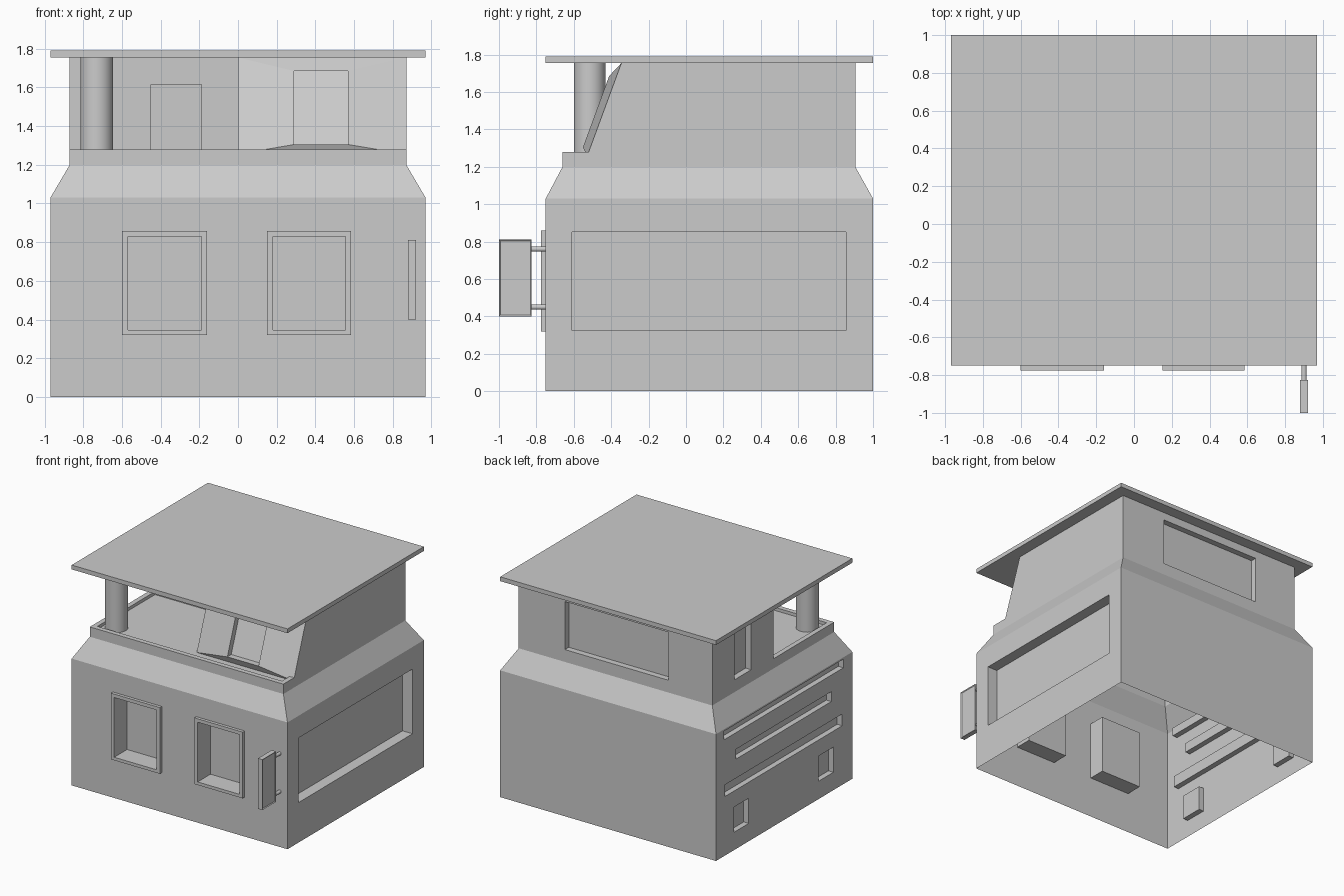
import bpy, bmesh
from mathutils import Vector as V

if "Cube" in bpy.data.objects:
    bpy.data.objects.remove(bpy.data.objects["Cube"])

X, YF, YB = 0.97, -0.75, 1.0          # lower storey footprint
UX, UF, UB = 0.87, -0.66, 0.905       # upper storey footprint
Z1, Z2, ZP, ZF, ZT, ZR = 1.03, 1.2, 1.28, 1.255, 1.755, 1.79


def finish(bm, name):
    bmesh.ops.remove_doubles(bm, verts=bm.verts, dist=1e-5)
    me = bpy.data.meshes.new(name)
    bm.to_mesh(me)
    bm.free()
    ob = bpy.data.objects.new(name, me)
    bpy.context.collection.objects.link(ob)
    return ob


def face(bm, pts, n):
    """Polygon whose normal is turned towards n."""
    f = bm.faces.new([bm.verts.new(p) for p in pts])
    f.normal_update()
    if f.normal.dot(V(n)) < 0:
        f.normal_flip()


def on_plane(axis, d):
    """Maps (u, z, offset) onto a vertical plane facing along axis."""
    s = 1 if axis[0] == '+' else -1
    if axis[1] == 'x':
        return lambda u, z, o=0: V((d + s * o, u, z))
    return lambda u, z, o=0: V((u, d + s * o, z))


def rim(bm, f, r, depth, inward=True):
    """Four side walls running back from a rectangle's edges."""
    u0, u1, z0, z1 = r
    c = [(u0, z0), (u1, z0), (u1, z1), (u0, z1)]
    mid = f((u0 + u1) / 2, (z0 + z1) / 2)
    for a, b in zip(c, c[1:] + c[:1]):
        out = (f(*a) + f(*b)) / 2 - mid
        face(bm, [f(*a), f(*b), f(*b, -depth), f(*a, -depth)], -out if inward else out)


def panel(bm, axis, d, bounds, recesses=(), back=True):
    """Flat wall with rectangular recesses (u0, u1, z0, z1, depth)."""
    f = on_plane(axis, d)
    n = f(0, 0, 1) - f(0, 0)
    us = sorted({*bounds[:2], *(u for r in recesses for u in r[:2])})
    zs = sorted({*bounds[2:], *(z for r in recesses for z in r[2:4])})
    for a, b in zip(us, us[1:]):
        for c, e in zip(zs, zs[1:]):
            u, z = (a + b) / 2, (c + e) / 2
            if not any(r[0] < u < r[1] and r[2] < z < r[3] for r in recesses):
                face(bm, [f(a, c), f(b, c), f(b, e), f(a, e)], n)
    for u0, u1, z0, z1, dep in recesses:
        rim(bm, f, (u0, u1, z0, z1), dep)
        if back:
            face(bm, [f(u0, z0, -dep), f(u1, z0, -dep), f(u1, z1, -dep), f(u0, z1, -dep)], n)


def box(bm, x0, x1, y0, y1, z0, z1):
    vs = bmesh.ops.create_cube(bm, size=1)['verts']
    for v in vs:
        v.co = V(((x0 + x1) / 2 + v.co.x * (x1 - x0), (y0 + y1) / 2 + v.co.y * (y1 - y0),
                  (z0 + z1) / 2 + v.co.z * (z1 - z0)))


# Lower storey: open-bottomed shell with recessed windows and slots
windows = [(-0.57, -0.19, 0.345, 0.83), (0.18, 0.555, 0.345, 0.83)]
bm = bmesh.new()
panel(bm, '-y', YF, (-X, X, 0, Z1), [(*w, 0.14) for w in windows])
panel(bm, '+y', YB, (-X, X, 0, Z1))
panel(bm, '+x', X, (YF, YB, 0, Z1), [(-0.61, 0.855, 0.325, 0.85, 0.09)])
panel(bm, '-x', -X, (YF, YB, 0, Z1), [
    (-0.635, 0.9, 0.945, 1.015, 0.045), (-0.48, 0.745, 0.73, 0.81, 0.045),
    (-0.62, 0.885, 0.48, 0.575, 0.045),
    (0.58, 0.77, 0.145, 0.35, 0.045), (-0.507, -0.315, 0.145, 0.35, 0.045)])
# sloped shoulder
lo = [(-X, YF), (X, YF), (X, YB), (-X, YB)]
hi = [(-UX, UF), (UX, UF), (UX, UB), (-UX, UB)]
for i in range(4):
    j = (i + 1) % 4
    face(bm, [(*lo[i], Z1), (*lo[j], Z1), (*hi[j], Z2), (*hi[i], Z2)], (0, 0, 1))
finish(bm, "lower_storey")

# Upper storey walls around the corner terrace
YW = 0.12
slant = lambda z: -0.52 + (z - ZP) * 0.368
bm = bmesh.new()
face(bm, [(UX, y, z) for y, z in [(UF, Z2), (UB, Z2), (UB, ZT), (slant(ZT), ZT),
                                  (slant(ZP), ZP), (UF, ZP)]], (1, 0, 0))
panel(bm, '+y', UB, (-UX, UX, Z2, ZT), [(-0.475, 0.455, 1.3, 1.69, 0.05)])
panel(bm, '-x', -UX, (YW, UB, Z2, ZT), [(0.405, 0.62, 1.3, 1.69, 0.05)])
panel(bm, '-y', YW, (-UX, 0, ZF, ZT), [(-0.45, -0.19, 1.26, 1.615, 0.05)])
face(bm, [(0, y, z) for y, z in [(slant(ZF), ZF), (YW, ZF), (YW, ZT), (slant(ZT), ZT)]], (-1, 0, 0))
# bulging slanted front with a recessed window
outer = [(x, slant(z), z) for x, z in [(0, ZF), (UX, ZF), (UX, ZT), (0, ZT)]]
inner = [(x, slant(z) - 0.04, z) for x, z in [(0.29, 1.305), (0.57, 1.305), (0.57, 1.685), (0.29, 1.685)]]
deep = [(x, y + 0.05, z) for x, y, z in inner]
for i in range(4):
    j = (i + 1) % 4
    face(bm, [outer[i], outer[j], inner[j], inner[i]], (0, -1, 0))
    to_mid = V((0.43, 0, 1.495)) - (V(inner[i]) + V(inner[j])) / 2
    face(bm, [inner[i], inner[j], deep[j], deep[i]], (to_mid.x, 0, to_mid.z))
face(bm, deep, (0, -1, 0))
finish(bm, "upper_storey")

# Terrace: parapet outside, top, inside and floor
T = 0.04
bm = bmesh.new()
panel(bm, '-y', UF, (-UX, UX, Z2, ZP))
panel(bm, '-x', -UX, (UF, YW, Z2, ZP))
YE = slant(ZP)
path_out = [(-UX, YW), (-UX, UF), (UX, UF), (UX, YE)]
path_in = [(-UX + T, YW), (-UX + T, UF + T), (UX - T, UF + T), (UX - T, YE)]
for i, n in enumerate([(1, 0, 0), (0, 1, 0), (-1, 0, 0)]):
    a, b, c, d = path_out[i], path_out[i + 1], path_in[i + 1], path_in[i]
    face(bm, [(*p, ZP) for p in (a, b, c, d)], (0, 0, 1))
    face(bm, [(*d, ZP), (*c, ZP), (*c, ZF), (*d, ZF)], n)
face(bm, [(x, y, ZF) for x, y in [(-UX + T, UF + T), (UX - T, UF + T), (UX - T, YE),
                                  (0, YE), (0, YW), (-UX + T, YW)]], (0, 0, 1))
finish(bm, "terrace")

# Roof slab
bm = bmesh.new()
box(bm, -X, X, YF, YB, ZT, ZR)
finish(bm, "roof")

# Front window frames
for k, (u0, u1, z0, z1) in enumerate(windows):
    bm = bmesh.new()
    b = (u0 - 0.03, u1 + 0.03, z0 - 0.025, z1 + 0.028)
    panel(bm, '-y', YF - 0.025, b, [(u0, u1, z0, z1, 0.025)], back=False)
    rim(bm, on_plane('-y', YF - 0.025), b, 0.025, inward=False)
    finish(bm, f"window_frame_{k + 1}")

# Hanging sign with recessed faces
bm = bmesh.new()
box(bm, 0.88, 0.92, -1.0, -0.825, 0.4, 0.81)
bm.normal_update()
sides = [f for f in bm.faces if abs(f.normal.x) > 0.9]
bmesh.ops.inset_individual(bm, faces=sides, thickness=0.01, depth=-0.006)
finish(bm, "sign_board")


def cylinder(name, r, h, loc, rot=(0, 0, 0), sides=32):
    bpy.ops.mesh.primitive_cylinder_add(vertices=sides, radius=r, depth=h, location=loc, rotation=rot)
    bpy.context.object.name = name
    bpy.ops.object.shade_smooth_by_angle()


# Sign brackets and terrace column
for k, z in enumerate((0.45, 0.76)):
    cylinder(f"sign_bracket_{k + 1}", 0.014, 0.085, (0.9, -0.787, z), (1.5708, 0, 0), 16)
cylinder("terrace_column", 0.085, ZT - ZF, (-0.73, -0.515, (ZT + ZF) / 2))
